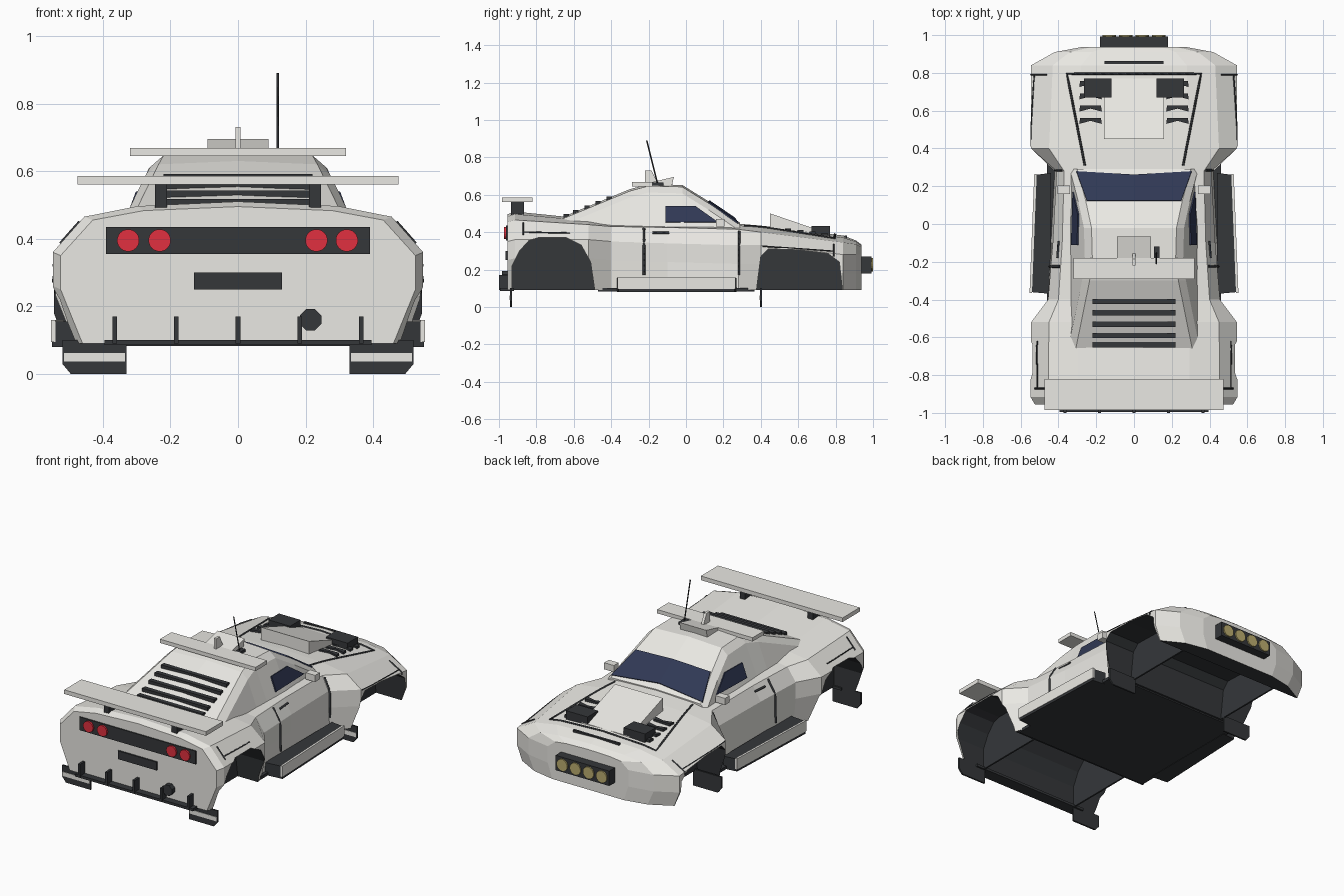
import bpy, bmesh, math
from mathutils import Vector
from mathutils.bvhtree import BVHTree

if "Cube" in bpy.data.objects:
    bpy.data.objects.remove(bpy.data.objects["Cube"])


def material(name, *rgb):
    m = bpy.data.materials.new(name)
    m.diffuse_color = (*rgb, 1)
    m.use_nodes = True
    m.node_tree.nodes["Principled BSDF"].inputs["Base Color"].default_value = m.diffuse_color
    return m


WHITE = material("paint", .82, .81, .77)
DARK = material("dark_trim", .035, .038, .042)
GLASS = material("glass", .03, .04, .09)
RED = material("red_lamp", .75, .03, .05)
YELLOW = material("yellow_lamp", .5, .42, .16)


def mesh(name, verts, faces, mat=WHITE, mirror=False):
    bm = bmesh.new()
    vs = [bm.verts.new(v) for v in verts]
    for f in faces:
        bm.faces.new([vs[i] for i in f])
    bmesh.ops.recalc_face_normals(bm, faces=bm.faces)
    me = bpy.data.meshes.new(name)
    bm.to_mesh(me)
    bm.free()
    me.materials.append(mat)
    ob = bpy.data.objects.new(name, me)
    bpy.context.collection.objects.link(ob)
    if mirror:
        ob.modifiers.new("mirror", 'MIRROR')
    return ob


def loft(name, rings, mat=WHITE, mirror=False):
    n = len(rings[0])
    verts = [p for r in rings for p in r]
    faces = [[k * n + i, k * n + (i + 1) % n, (k + 1) * n + (i + 1) % n, (k + 1) * n + i]
             for k in range(len(rings) - 1) for i in range(n)]
    faces += [list(range(n)), [len(verts) - n + i for i in range(n)]]
    return mesh(name, verts, faces, mat, mirror)


def prism(name, prof, axis, a, b, mat=WHITE, mirror=False):
    def put(p, t):
        q = list(p)
        q.insert(axis, t)
        return q
    return loft(name, [[put(p, t) for p in prof] for t in (a, b)], mat, mirror)


def box(name, x0, x1, y0, y1, z0, z1, mat=WHITE, mirror=False):
    return prism(name, [(x0, y0), (x1, y0), (x1, y1), (x0, y1)], 2, z0, z1, mat, mirror)


def disc(name, x, z, r, y0, y1, mat, n=20):
    return prism(name, [(x + r * math.cos(math.tau * (i + .5) / n), z + r * math.sin(math.tau * (i + .5) / n))
                        for i in range(n)], 1, y0, y1, mat)


def line(name, pts, r=.006, mat=DARK, both=True):
    for s in ((1, -1) if both else (1,)):
        cu = bpy.data.curves.new(name, 'CURVE')
        cu.dimensions = '3D'
        cu.bevel_depth, cu.bevel_resolution, cu.use_fill_caps = r, 0, True
        sp = cu.splines.new('POLY')
        sp.points.add(len(pts) - 1)
        for p, q in zip(sp.points, pts):
            p.co = (s * q[0], q[1], q[2], 1)
        cu.materials.append(mat)
        bpy.context.collection.objects.link(bpy.data.objects.new(name, cu))


def tree(ob):
    return BVHTree.FromPolygons([v.co for v in ob.data.vertices], [p.vertices for p in ob.data.polygons])


def ring(y, half):
    return [(x, y, z) for x, z in half] + [(-x, y, z) for x, z in reversed(half[:-1])]


# Body shell: y, bottom x, widest x and z, shoulder x and z, centre z
sections = [(-.955, .46, .525, .35, .43, .455, .495), (-.915, .49, .548, .36, .455, .465, .51),
            (-.52, .49, .545, .36, .45, .44, .47), (-.4, .44, .455, .35, .40, .43, .45),
            (-.1, .44, .43, .34, .38, .425, .44), (.28, .42, .41, .33, .37, .415, .445),
            (.4, .51, .545, .33, .45, .40, .435), (.84, .51, .545, .28, .43, .345, .382),
            (.91, .38, .42, .28, .34, .335, .355), (.938, .24, .27, .28, .22, .32, .333)]
body = loft("body_shell", [ring(y, [(xb, .09), (xm, zm - .1), (xm, zm), (xs, zs),
                                    (xs * .65, zs + .7 * (zc - zs)), (0, zc)])
                           for y, xb, xm, zm, xs, zs, zc in sections])
body_tree = tree(body)
body.data.materials.append(DARK)
for p in body.data.polygons:
    if p.center.z < .1:
        p.material_index = 1

# Wheel tunnels cut across the body, with dark inner walls
arches = {"rear": [(-.93, 0), (-.93, .22), (-.89, .30), (-.84, .355), (-.79, .37), (-.64, .37),
                   (-.56, .33), (-.51, .24), (-.475, 0)],
          "front": [(.365, 0), (.4, .27), (.44, .31), (.6, .305), (.76, .285), (.82, .24), (.845, 0)]}
cutters = []
for end, prof in arches.items():
    c = prism(end + "_arch_cutter", prof, 0, -1, 1, WHITE)
    c.data.materials.append(DARK)
    for p in c.data.polygons:
        p.material_index = 1
    c.hide_render = True
    m = body.modifiers.new(end, 'BOOLEAN')
    m.operation, m.solver, m.object = 'DIFFERENCE', 'EXACT', c
    cutters.append(c)
    prism(end + "_well_wall", [(y, max(z, .09)) for y, z in prof], 0, .33, .34, DARK, True)
bpy.context.view_layer.update()
cut = bpy.data.meshes.new_from_object(body.evaluated_get(bpy.context.evaluated_depsgraph_get()))
body.modifiers.clear()
body.data = cut
for c in cutters:
    bpy.data.objects.remove(c)

# Cabin: y, base x, roof x, roof z
cabin = loft("cabin", [ring(y, [(xb, .38), (xt + .04, zt - .035), (xt, zt), (0, zt + .01)])
                       for y, xb, xt, zt in [(.29, .33, .30, .44), (.12, .345, .255, .555), (-.02, .355, .225, .642),
                                             (-.2, .355, .22, .647), (-.3, .355, .235, .62), (-.67, .36, .31, .467)]])
cabin_tree = tree(cabin)


def top(x, y, t=body_tree):
    return t.ray_cast(Vector((x, y, 2)), Vector((0, 0, -1)))[0].z


def on_top(x, y):
    return (x, y, top(x, y) + .002)


def on_side(y, z):
    return (body_tree.ray_cast(Vector((2, y, z)), Vector((-1, 0, 0)))[0].x, y, z)


def run(f, a, b, n=8):
    return [f(a[0] + (b[0] - a[0]) * i / n, a[1] + (b[1] - a[1]) * i / n) for i in range(n + 1)]


# Glass
ws = mesh("windshield", [(-.305, .28, .452), (0, .262, .478), (.305, .28, .452),
                         (.25, .125, .561), (0, .125, .571), (-.25, .125, .561)],
          [(0, 1, 4, 5), (1, 2, 3, 4)], GLASS)
sw = mesh("side_window", [(.334, -.11, .455), (.302, -.11, .54), (.298, .05, .54), (.326, .17, .455)],
          [(0, 1, 2, 3)], GLASS, True)
for g in (ws, sw):
    g.modifiers.new("thickness", 'SOLIDIFY').thickness = .008

# Roof parts
box("roof_wing", -.32, .32, -.29, -.18, .645, .668)
prism("roof_scoop", [(-.18, .65), (-.18, .668), (-.065, .695), (-.075, .65)], 0, -.09, .09)
prism("roof_fin", [(-.22, .66), (-.22, .73), (-.185, .73), (-.15, .66)], 0, -.008, .008)
box("antenna_base", .105, .135, -.2, -.12, .645, .665, DARK)
line("antenna", [(.118, -.15, .65), (.118, -.21, .89)], .004, DARK, False)

# Rear window louvers
for y in (-.41, -.47, -.53, -.59, -.64):
    z = top(.2, y, cabin_tree)
    box("rear_louver", -.22, .22, y - .014, y + .014, z - .02, z + .014, DARK)

# Rear wing
box("rear_wing", -.475, .475, -.985, -.82, .56, .585)
box("wing_support", .21, .245, -.935, -.865, .47, .56, DARK, True)

# Tail panel, lamps, plate, diffuser, exhaust
box("tail_panel", -.39, .39, -.962, -.95, .355, .435, DARK)
for x in (-.325, -.232, .232, .322):
    disc("tail_lamp", x, .395, .033, -.972, -.95, RED)
box("rear_plate", -.13, .13, -.965, -.95, .25, .30, DARK)
box("diffuser_bar", -.395, .395, -.995, -.92, .085, .1, DARK)
for x in (-.365, -.183, 0, .183, .365):
    box("diffuser_fin", x - .007, x + .007, -1, -.94, .09, .17, DARK)
disc("exhaust", .215, .16, .034, -.985, -.94, DARK, 8)

# Mud flaps with a pale stripe
for y in (-.935, .4):
    box("mud_flap", .33, .52, y - .005, y + .005, .03, .1, DARK, True)
    prism("mud_flap_tip", [(.33, .03), (.52, .03), (.495, 0), (.33, 0)], 1, y - .005, y + .005, DARK, True)
    box("flap_stripe", .335, .515, y - .008, y - .004, .036, .062, WHITE, True)

# Floor and side sills
box("floor", -.46, .46, -.47, .365, .082, .1, DARK)
prism("side_sill", [(.44, -.37), (.55, -.36), (.525, .26), (.44, .27)], 2, .08, .155, DARK, True)
prism("sill_plate", [(.54, -.365), (.553, -.365), (.528, .265), (.515, .265)], 2, .095, .16, WHITE, True)

# Hood scoop, vents and louvers
prism("hood_scoop", [(.45, .39), (.45, .50), (.77, .39), (.77, .36)], 0, -.16, .16)
box("hood_lamp_box", .12, .265, .67, .77, .36, .433, DARK, True)
for y in (.55, .615, .68, .745):
    z = top(.23, y)
    prism("hood_louver", [(.17, y - .02), (.23, y - .004), (.29, y - .02), (.285, y + .012), (.175, y + .012)],
          2, z - .012, z + .012, DARK, True)
box("nose_slot", -.155, .155, .848, .862, .34, top(0, .855) + .005, DARK)
line("hood_seam", run(on_top, (.26, .31), (.355, .795)) + run(on_top, (.355, .795), (0, .795)))

# Nose lamp bar
box("lamp_bar", -.18, .18, .93, .992, .18, .27, DARK)
for x in (-.132, -.044, .044, .132):
    disc("nose_lamp", x, .225, .036, .98, 1, YELLOW)

# Mirrors, door seams, handles and fender seams
box("mirror", .34, .405, .16, .205, .43, .47, WHITE, True)
line("door_rear_seam", run(on_side, (-.225, .17), (-.225, .42)), .008)
line("door_front_seam", run(on_side, (.285, .17), (.285, .405)), .007)
line("door_handle", run(on_side, (-.18, .395), (-.09, .395), 2), .008)
line("rear_fender_seam", run(on_side, (-.87, .385), (-.87, .45)), .005)
line("rear_fender_line", run(on_side, (-.87, .4), (-.62, .395)), .004)
line("front_fender_seam", run(on_side, (.79, .27), (.79, .335)), .005)
line("front_fender_line", run(on_side, (.41, .325), (.79, .298)), .004)
